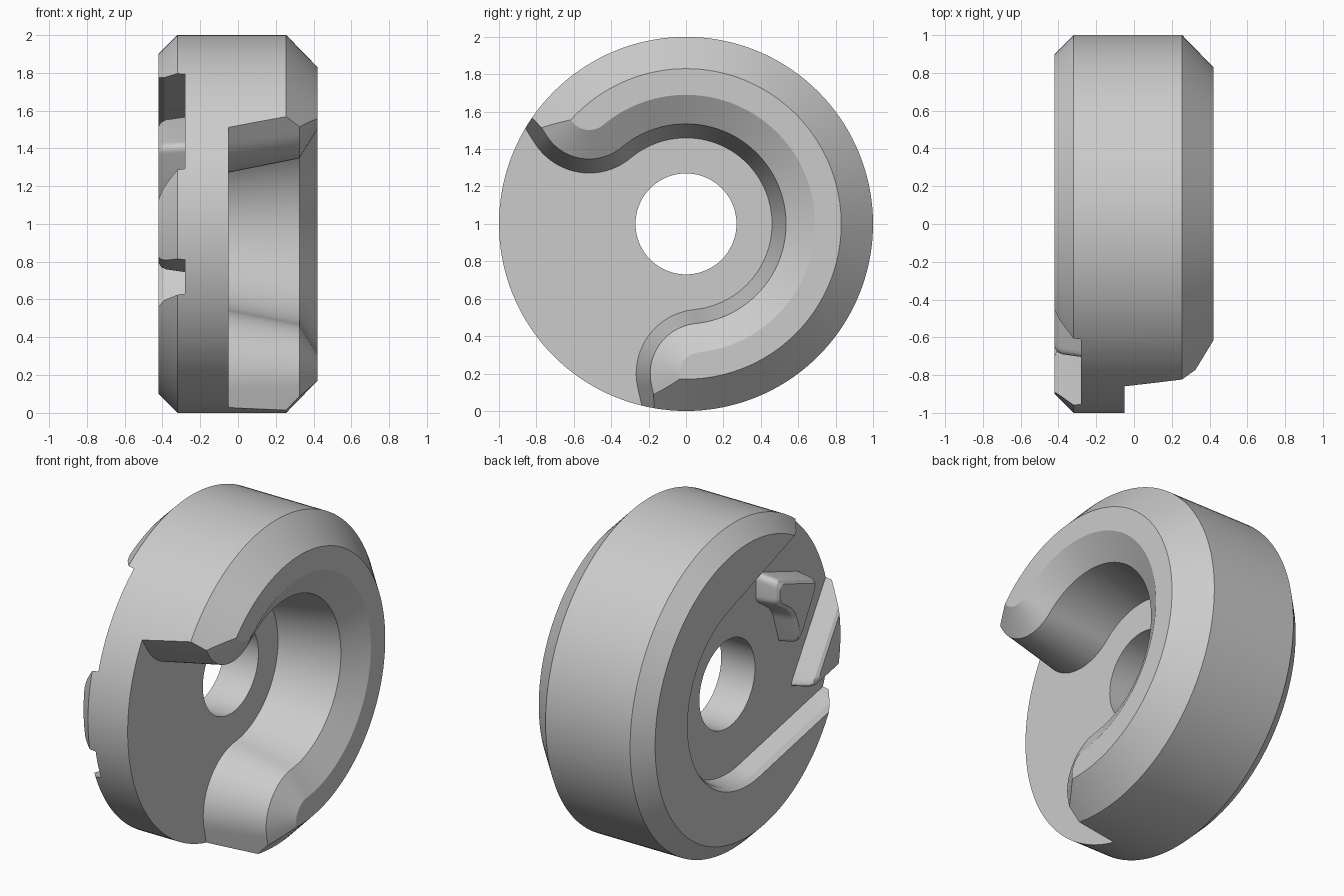
import bpy, bmesh, math
from math import radians, cos, sin
from mathutils import Vector

cube = bpy.data.objects.get("Cube")
if cube:
    bpy.data.objects.remove(cube, do_unlink=True)

grey = bpy.data.materials.new("steel grey")
grey.use_nodes = True
colour = (0.6, 0.6, 0.6, 1)
grey.diffuse_color = colour
grey.node_tree.nodes["Principled BSDF"].inputs["Base Color"].default_value = colour


def polar(r, a, centre=(0, 0)):
    return Vector((centre[0] + r * cos(radians(a)), centre[1] + r * sin(radians(a))))


def arc(centre, r, a0, a1, n):
    return [polar(r, a0 + (a1 - a0) * i / n, centre) for i in range(n + 1)]


def circle(r, n):
    return arc((0, 0), r, 0, 360, n)[:-1]


def offset(pts, d):
    """Move a counter-clockwise outline outward by d with mitred corners."""
    out = []
    for i, p in enumerate(pts):
        e0 = (p - pts[i - 1]).normalized()
        e1 = (pts[(i + 1) % len(pts)] - p).normalized()
        n0, n1 = Vector((e0.y, -e0.x)), Vector((e1.y, -e1.x))
        out.append(p + (n0 + n1) * d / (1 + n0.dot(n1)))
    return out


def rounded(pts, sizes, n=6):
    """Round each corner, starting the given distance before it."""
    out = []
    for i, p in enumerate(pts):
        if not sizes[i]:
            out.append(p)
            continue
        a = p + (pts[i - 1] - p).normalized() * sizes[i]
        b = p + (pts[(i + 1) % len(pts)] - p).normalized() * sizes[i]
        for k in range(n + 1):
            t = k / n
            out.append(a * (1 - t) ** 2 + p * 2 * t * (1 - t) + b * t * t)
    return out


def loft(name, outline, sections, sizes=None):
    """Solid along x: each section is (x, outward offset of the outline)."""
    bm = bmesh.new()
    rings = []
    for x, d in sections:
        pts = offset(outline, d)
        if sizes:
            pts = rounded(pts, sizes)
        rings.append([bm.verts.new((x, p.x, p.y + 1)) for p in pts])
    n = len(rings[0])
    for a, b in zip(rings, rings[1:]):
        for i in range(n):
            j = (i + 1) % n
            bm.faces.new((a[i], a[j], b[j], b[i]))
    bm.faces.new(rings[0])
    bm.faces.new(rings[-1])
    bmesh.ops.recalc_face_normals(bm, faces=bm.faces)
    mesh = bpy.data.meshes.new(name)
    bm.to_mesh(mesh)
    bm.free()
    mesh.materials.append(grey)
    ob = bpy.data.objects.new(name, mesh)
    bpy.context.collection.objects.link(ob)
    return ob


def cut(target, cutter):
    """Subtract the cutter and discard it."""
    bpy.context.view_layer.objects.active = target
    mod = target.modifiers.new("cut", 'BOOLEAN')
    mod.operation = 'DIFFERENCE'
    mod.solver = 'EXACT'
    mod.use_self = True
    mod.object = cutter
    bpy.ops.object.modifier_apply(modifier=mod.name)
    bpy.data.objects.remove(cutter, do_unlink=True)


# Chamfered disc
body = loft("disc_body", circle(1, 144),
            [(-0.42, -0.1), (-0.32, 0), (0.255, 0), (0.42, -0.17)])

# Drafted, countersunk pocket on the +x side, opening to the rim
low, high, exit_low, exit_high = -84.4, 130, 193, 212.6
fillet = 0.345
c_low, c_high = polar(0.46 + fillet, low), polar(0.46 + fillet, high)
lower = arc(c_low, fillet, exit_low, low + 180, 20)
upper = arc(c_high, fillet, high + 180, exit_high, 20)
outline = [lower[0] + polar(0.6, exit_low + 90)]
outline += lower[:-1] + arc((0, 0), 0.46, low, high, 60) + upper[1:]
outline += [upper[-1] + polar(0.6, exit_high - 90), polar(2.5, 202.8)]
cut(body, loft("pocket_cutter", outline,
               [(-0.05, 0), (0.325, 0.075), (0.42, 0.23), (0.45, 0.2765)]))

# Channel on the -x side: round around the hole, flaring to the rim
bend = arc((0, 0), 0.55, 258.3 - 360, 71, 60)
outline = [bend[0] + polar(1.4, 168.3)] + bend + [bend[-1] + polar(1.3, 161)]
channel = loft("channel_cutter", outline,
               [(-0.28, 0), (-0.39, 0.015), (-0.42, 0.035), (-0.45, 0.055)])

# Raised islands left standing inside the channel
taper = [(-0.2, 0.005), (-0.28, 0), (-0.38, -0.01), (-0.405, -0.018),
         (-0.42, -0.034), (-0.5, -0.036)]
rim_corners = [(-1.35, 0.91), (-1.6, -0.066), (-0.6, -0.266)]
inner_corners = [(-0.28, 0.58), (-0.72, 0.42), (-0.51, 0.05),
                 (-0.43, 0.3), (-0.28, 0.4)]
for corners, sizes in ((rim_corners, (0, 0, 0.07)),
                       (inner_corners, (0.055, 0.05, 0.04, 0.07, 0.035))):
    points = [Vector(c) for c in corners]
    cut(channel, loft("island_cutter", points, taper, sizes))
cut(body, channel)

# Central through hole
cut(body, loft("hole_cutter", circle(0.27, 72), [(-0.6, 0), (0.6, 0)]))

# Smooth shading with sharp edges kept
bpy.ops.object.select_all(action='DESELECT')
body.select_set(True)
bpy.context.view_layer.objects.active = body
bpy.ops.object.shade_smooth_by_angle(angle=radians(25))
